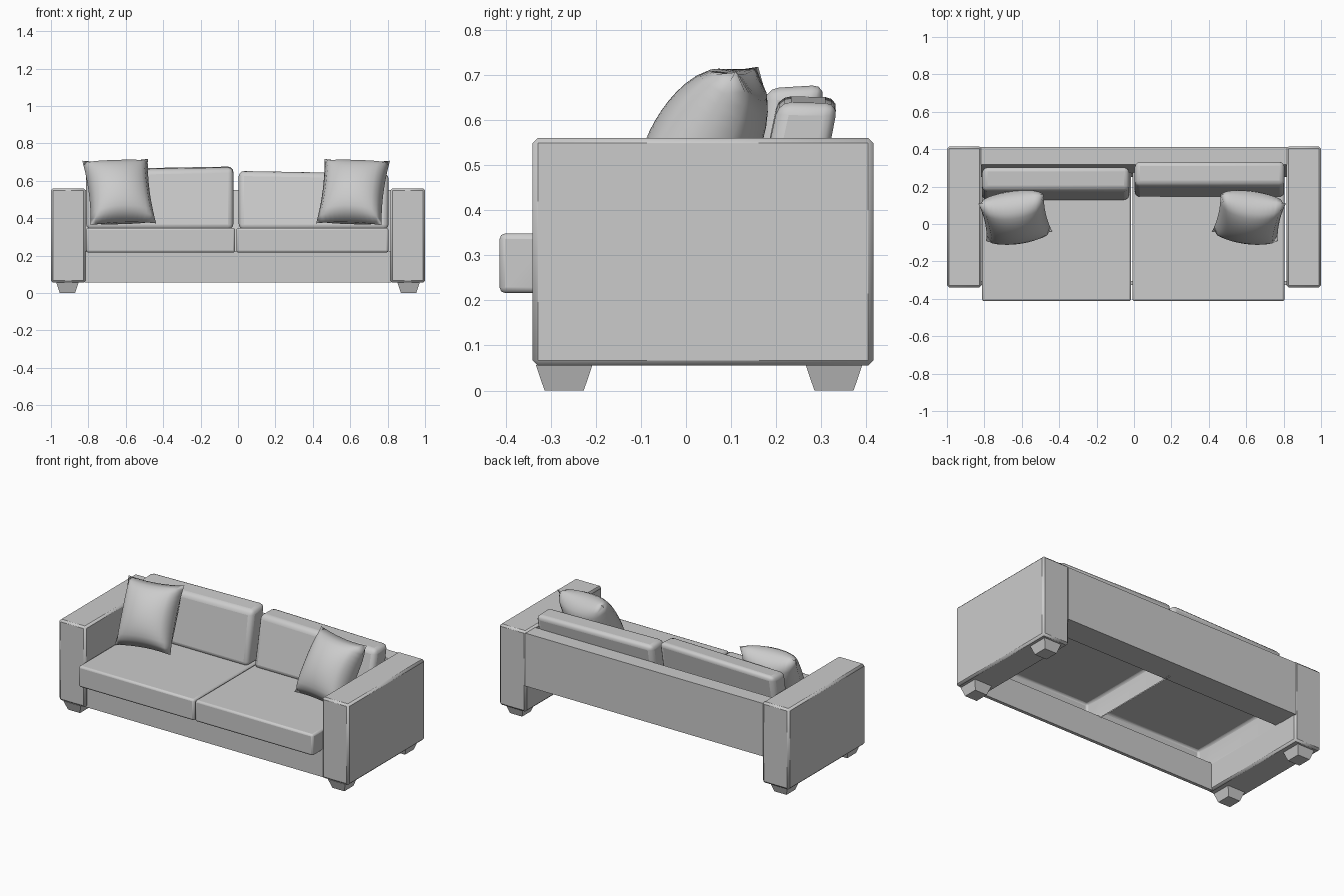
import bpy, bmesh
from mathutils import Vector

cube = bpy.data.objects.get("Cube")
if cube:
    bpy.data.objects.remove(cube, do_unlink=True)

fabric = bpy.data.materials.new("grey fabric")
fabric.use_nodes = True
fabric.diffuse_color = (0.6, 0.6, 0.6, 1)
fabric.node_tree.nodes["Principled BSDF"].inputs["Base Color"].default_value = (0.6, 0.6, 0.6, 1)


def finish(bm, name, bevel=0.0, segments=2, angle=40):
    bmesh.ops.recalc_face_normals(bm, faces=bm.faces)
    mesh = bpy.data.meshes.new(name)
    bm.to_mesh(mesh)
    bm.free()
    mesh.materials.append(fabric)
    obj = bpy.data.objects.new(name, mesh)
    bpy.context.collection.objects.link(obj)
    if bevel:
        mod = obj.modifiers.new("soft edges", "BEVEL")
        mod.width, mod.segments = bevel, segments
    bpy.ops.object.select_all(action="DESELECT")
    obj.select_set(True)
    bpy.context.view_layer.objects.active = obj
    bpy.ops.object.shade_smooth_by_angle(angle=angle * 3.14159 / 180)
    return obj


def extrude_x(profile, x0, x1):
    """Solid with a side profile of (y, z) points, running from x0 to x1."""
    bm = bmesh.new()
    face = bm.faces.new([bm.verts.new((x0, y, z)) for y, z in profile])
    new = bmesh.ops.extrude_face_region(bm, geom=[face])["geom"]
    bmesh.ops.translate(bm, vec=(x1 - x0, 0, 0),
                        verts=[v for v in new if isinstance(v, bmesh.types.BMVert)])
    return bm


def rect(y0, y1, z0, z1):
    return [(y0, z0), (y1, z0), (y1, z1), (y0, z1)]


# Arms and tapered feet
for side, label in ((1, "left"), (-1, "right")):
    finish(extrude_x(rect(-0.34, 0.415, 0.055, 0.56), side * 0.815, side), label + "_arm", 0.012, 1)
    for y, end in ((-0.27, "front"), (0.328, "back")):
        bm = bmesh.new()
        bmesh.ops.create_cube(bm, size=1)
        for v in bm.verts:
            half = 0.0625 if v.co.z > 0 else 0.0435
            v.co = (side * 0.912 + 2 * v.co.x * half * 0.95, y + 2 * v.co.y * half,
                    0.056 if v.co.z > 0 else 0)
        finish(bm, f"{label}_{end}_foot", angle=10)

# Front rail and sloped backrest
finish(extrude_x(rect(-0.325, -0.305, 0.055, 0.225), -0.82, 0.82), "front_rail")
finish(extrude_x([(0.25, 0.22), (0.413, 0.22), (0.413, 0.55), (0.318, 0.55)], -0.82, 0.82), "backrest")

# Seat cushions, open underneath behind the front lip
for x0, x1, label in ((-0.812, -0.015, "right"), (-0.009, 0.805, "left")):
    bm = extrude_x(rect(-0.413, 0.29, 0.216, 0.348), x0, x1)
    bmesh.ops.bisect_plane(bm, geom=bm.verts[:] + bm.edges[:] + bm.faces[:],
                           plane_co=(0, -0.31, 0), plane_no=(0, 1, 0))
    hidden = []
    for f in bm.faces:
        c = f.calc_center_median()
        if c.y > 0.28 or (c.y > -0.31 and c.z < 0.22):
            hidden.append(f)
    bmesh.ops.delete(bm, geom=hidden, context="FACES")
    finish(bm, label + "_seat_cushion", 0.012, 2)

# Leaning back cushions, slightly lower towards the arms
back_cushions = (
    ("right", -0.812, -0.025, [(0.125, 0.34), (0.245, 0.34), (0.308, 0.678), (0.178, 0.67)]),
    ("left", 0.004, 0.805, [(0.14, 0.34), (0.28, 0.34), (0.337, 0.65), (0.205, 0.653)]),
)
for label, x0, x1, profile in back_cushions:
    bm = extrude_x(profile, x0, x1)
    for v in bm.verts:
        if v.co.z > 0.5 and abs(v.co.x) > 0.5:
            v.co.z -= 0.014
    finish(bm, label + "_back_cushion", 0.028, 3)


# Throw pillows: two bulging sheets joined along a pinched seam
def pillow(name, mirror):
    centre = Vector((-0.635, 0.035, 0.54))
    across = Vector((0.35, 0.05, 0.01)) / 2
    up = Vector((-0.045, 0.2, 0.345)) / 2
    normal = across.cross(up).normalized()
    bm = bmesh.new()
    for face_side in (1, -1):
        made = bmesh.ops.create_grid(bm, x_segments=14, y_segments=14, size=1)["verts"]
        for v in made:
            u, w = v.co.x, v.co.y
            puff = max(0, (1 - u * u) * (1 - w * w)) ** 0.42
            p = (centre + across * u * (1 - 0.07 * (1 - w * w))
                 + up * w * (1 - 0.07 * (1 - u * u)) + normal * face_side * 0.118 * puff)
            if mirror:
                p.x = -0.02 - p.x
            v.co = p
    bmesh.ops.remove_doubles(bm, verts=bm.verts, dist=0.0005)
    finish(bm, name, angle=80)


pillow("right_throw_pillow", False)
pillow("left_throw_pillow", True)
